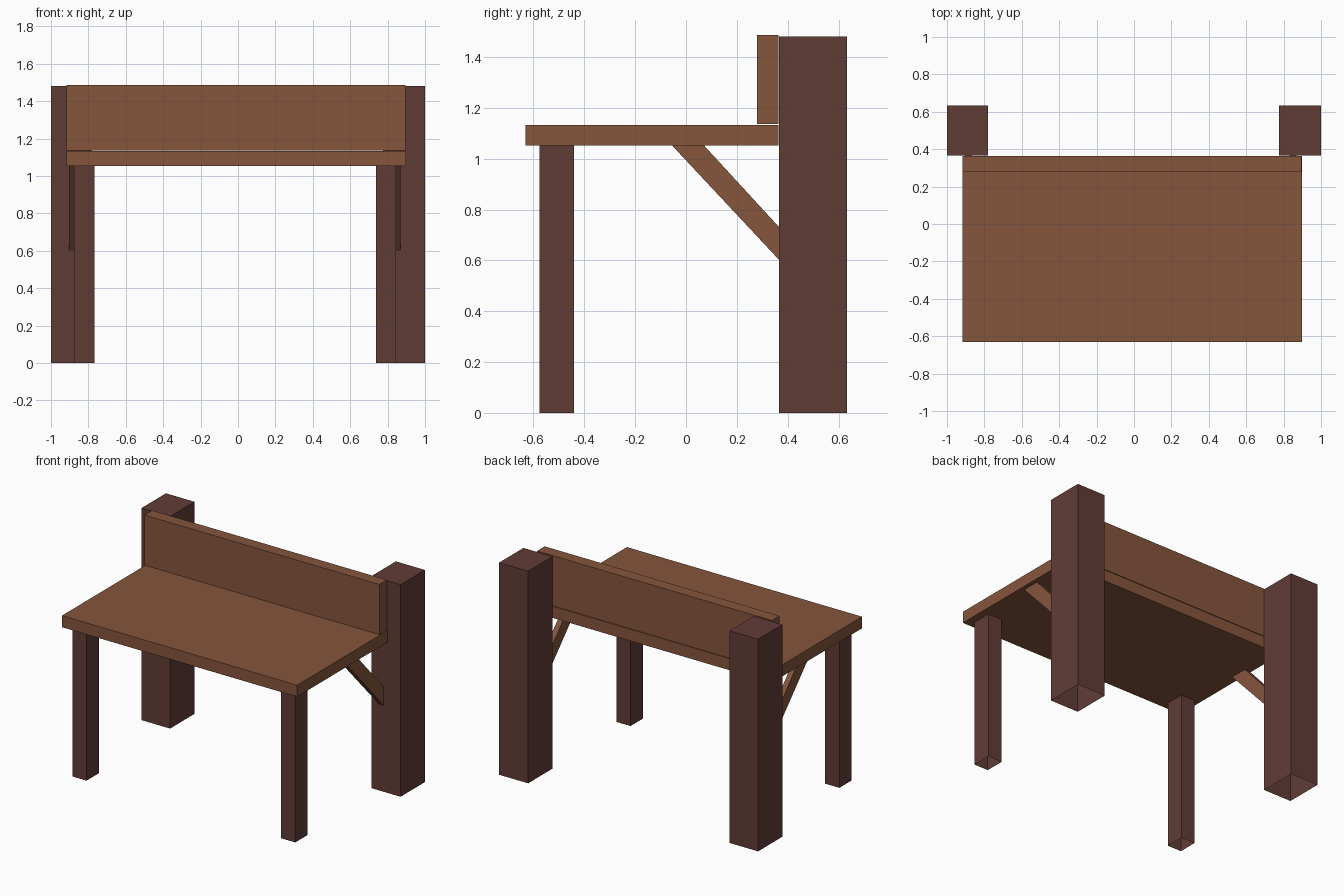
import bpy, bmesh

if "Cube" in bpy.data.objects:
    bpy.data.objects.remove(bpy.data.objects["Cube"])


def material(name, rgb):
    m = bpy.data.materials.new(name)
    m.diffuse_color = (*rgb, 1.0)
    m.use_nodes = True
    m.node_tree.nodes["Principled BSDF"].inputs["Base Color"].default_value = m.diffuse_color
    return m


warm_brown = material("warm brown wood", (0.235, 0.092, 0.046))
dark_brown = material("dark red brown wood", (0.120, 0.046, 0.037))


def prism(name, profile, x0, x1, mat, open_bottom=False):
    """Extrude a (y, z) profile along x from x0 to x1."""
    bm = bmesh.new()
    face = bm.faces.new([bm.verts.new((x0, y, z)) for y, z in profile])
    ext = bmesh.ops.extrude_face_region(bm, geom=[face], use_keep_orig=True)
    moved = [v for v in ext["geom"] if isinstance(v, bmesh.types.BMVert)]
    bmesh.ops.translate(bm, verts=moved, vec=(x1 - x0, 0, 0))
    bmesh.ops.recalc_face_normals(bm, faces=bm.faces[:])
    if open_bottom:
        low = [f for f in bm.faces if f.normal.z < -0.9]
        bmesh.ops.delete(bm, geom=low, context='FACES_ONLY')
    me = bpy.data.meshes.new(name)
    bm.to_mesh(me)
    bm.free()
    me.materials.append(mat)
    ob = bpy.data.objects.new(name, me)
    bpy.context.collection.objects.link(ob)
    return ob


def box(name, x0, x1, y0, y1, z0, z1, mat, open_bottom=False):
    outline = [(y0, z0), (y1, z0), (y1, z1), (y0, z1)]
    return prism(name, outline, x0, x1, mat, open_bottom)


# Table top and upright back board
box("table_top", -0.917, 0.899, -0.632, 0.363, 1.052, 1.133, warm_brown)
box("back_board", -0.917, 0.896, 0.279, 0.363, 1.137, 1.487, warm_brown)

# Thick back posts and slim front legs, hollow underneath
for side, x0, x1 in (("left", -1.0, -0.78), ("right", 0.776, 1.0)):
    box("back_post_" + side, x0, x1, 0.365, 0.633, 0, 1.481, dark_brown, True)
for side, x0, x1 in (("left", -0.876, -0.766), ("right", 0.737, 0.846)):
    box("front_leg_" + side, x0, x1, -0.577, -0.441, 0, 1.052, dark_brown, True)

# Diagonal braces between the posts and the top
brace = [(-0.056, 1.053), (0.07, 1.053), (0.366, 0.731), (0.366, 0.602)]
for side, x0, x1 in (("left", -0.904, -0.866), ("right", 0.832, 0.87)):
    prism("brace_" + side, brace, x0, x1, warm_brown)
